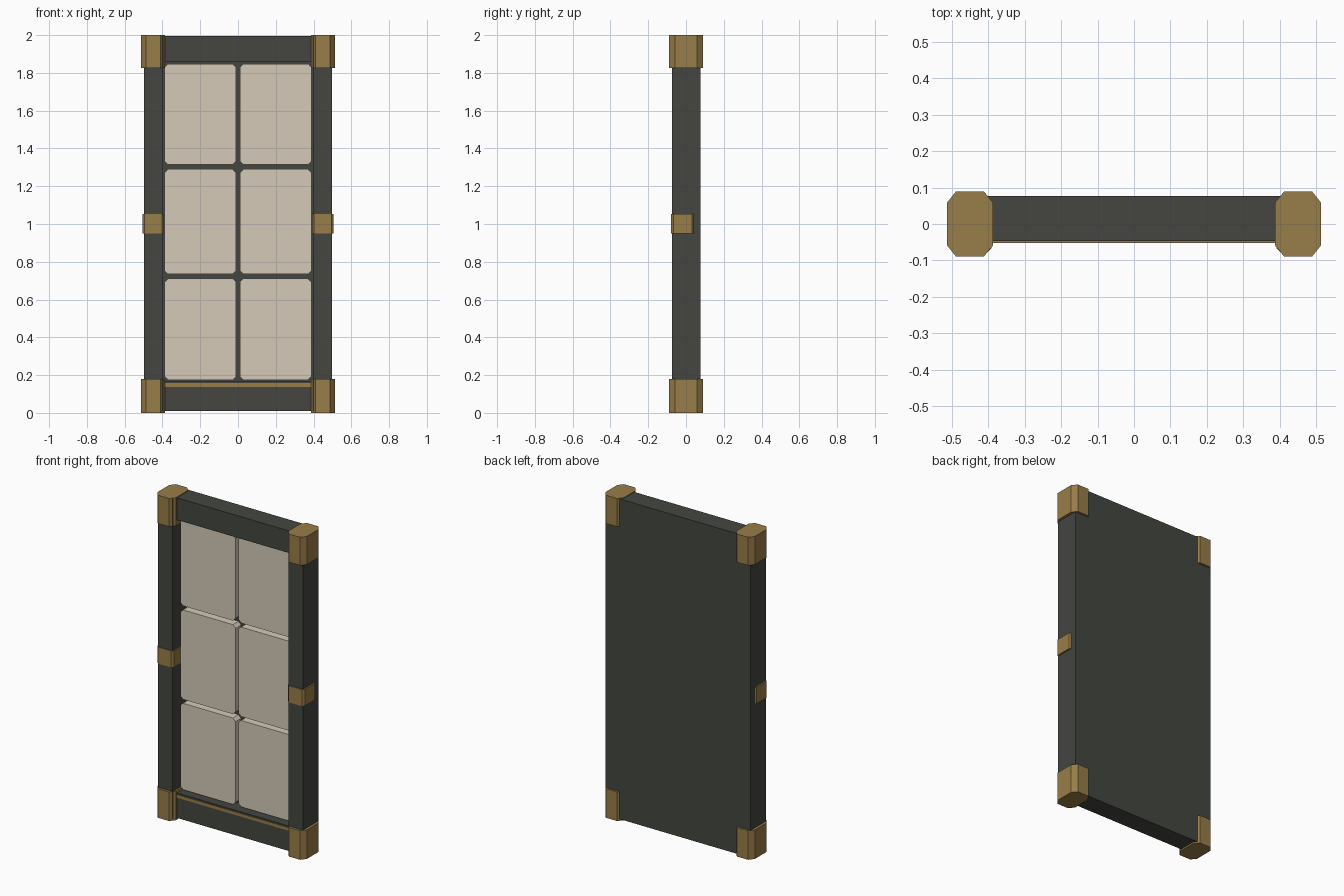
import bpy, bmesh

if "Cube" in bpy.data.objects:
    bpy.data.objects.remove(bpy.data.objects["Cube"])


def material(name, rgb):
    m = bpy.data.materials.new(name)
    m.diffuse_color = (*rgb, 1)
    m.use_nodes = True
    m.node_tree.nodes["Principled BSDF"].inputs["Base Color"].default_value = m.diffuse_color
    return m


DARK = material("dark_frame", (0.058, 0.061, 0.053))
BRASS = material("brass", (0.314, 0.205, 0.065))
PAPER = material("cream_pane", (0.66, 0.59, 0.48))


def prism(name, lo, hi, mat, axis=2, chamfer=None):
    """Box from lo to hi; optional (u, v) chamfer on the edges parallel to axis."""
    a, b = [i for i in range(3) if i != axis]
    u0, u1, v0, v1 = lo[a], hi[a], lo[b], hi[b]
    if chamfer:
        c, d = chamfer
        outline = [(u0 + c, v0), (u1 - c, v0), (u1, v0 + d), (u1, v1 - d),
                   (u1 - c, v1), (u0 + c, v1), (u0, v1 - d), (u0, v0 + d)]
    else:
        outline = [(u0, v0), (u1, v0), (u1, v1), (u0, v1)]
    bm = bmesh.new()
    ring = []
    for u, v in outline:
        p = [0, 0, 0]
        p[a], p[b], p[axis] = u, v, lo[axis]
        ring.append(bm.verts.new(p))
    face = bm.faces.new(ring)
    ext = bmesh.ops.extrude_face_region(bm, geom=[face], use_keep_orig=True)
    for vert in ext["geom"]:
        if isinstance(vert, bmesh.types.BMVert):
            vert.co[axis] = hi[axis]
    bmesh.ops.recalc_face_normals(bm, faces=bm.faces)
    me = bpy.data.meshes.new(name)
    bm.to_mesh(me)
    bm.free()
    me.materials.append(mat)
    ob = bpy.data.objects.new(name, me)
    bpy.context.collection.objects.link(ob)
    return ob


def mirrored(name, lo, hi, mat, **kw):
    """Right-hand part plus its mirror image across x = 0."""
    prism(name + "_right", lo, hi, mat, **kw)
    prism(name + "_left", (-hi[0], lo[1], lo[2]), (-lo[0], hi[1], hi[2]), mat, **kw)


# Frame: stiles, rails and backing board
mirrored("stile", (0.397, -0.074, 0.01), (0.497, 0.075, 1.995), DARK)
prism("top_rail", (-0.4, -0.047, 1.858), (0.4, 0.075, 1.995), DARK)
prism("bottom_rail", (-0.4, -0.047, 0.01), (0.4, 0.075, 0.165), DARK)
prism("back_board", (-0.497, 0.045, 0.01), (0.497, 0.077, 1.995), DARK)

# Brass strip along the bottom rail
prism("brass_strip", (-0.4, -0.052, 0.138), (0.4, -0.04, 0.157), BRASS)

# Six raised panes with clipped corners
for row, (z0, z1) in enumerate([(0.175, 0.711), (0.735, 1.29), (1.315, 1.848)]):
    mirrored(f"pane_{row}", (0.01, -0.01, z0), (0.389, 0.05, z1), PAPER,
             axis=1, chamfer=(0.018, 0.018))

# Brass corner caps and side straps
for name, z0, z1 in [("bottom_cap", 0, 0.18), ("top_cap", 1.825, 2.0)]:
    mirrored(name, (0.386, -0.089, z0), (0.513, 0.089, z1), BRASS, chamfer=(0.025, 0.031))
mirrored("side_strap", (0.391, -0.079, 0.95), (0.506, 0.043, 1.053), BRASS,
         chamfer=(0.012, 0.012))
